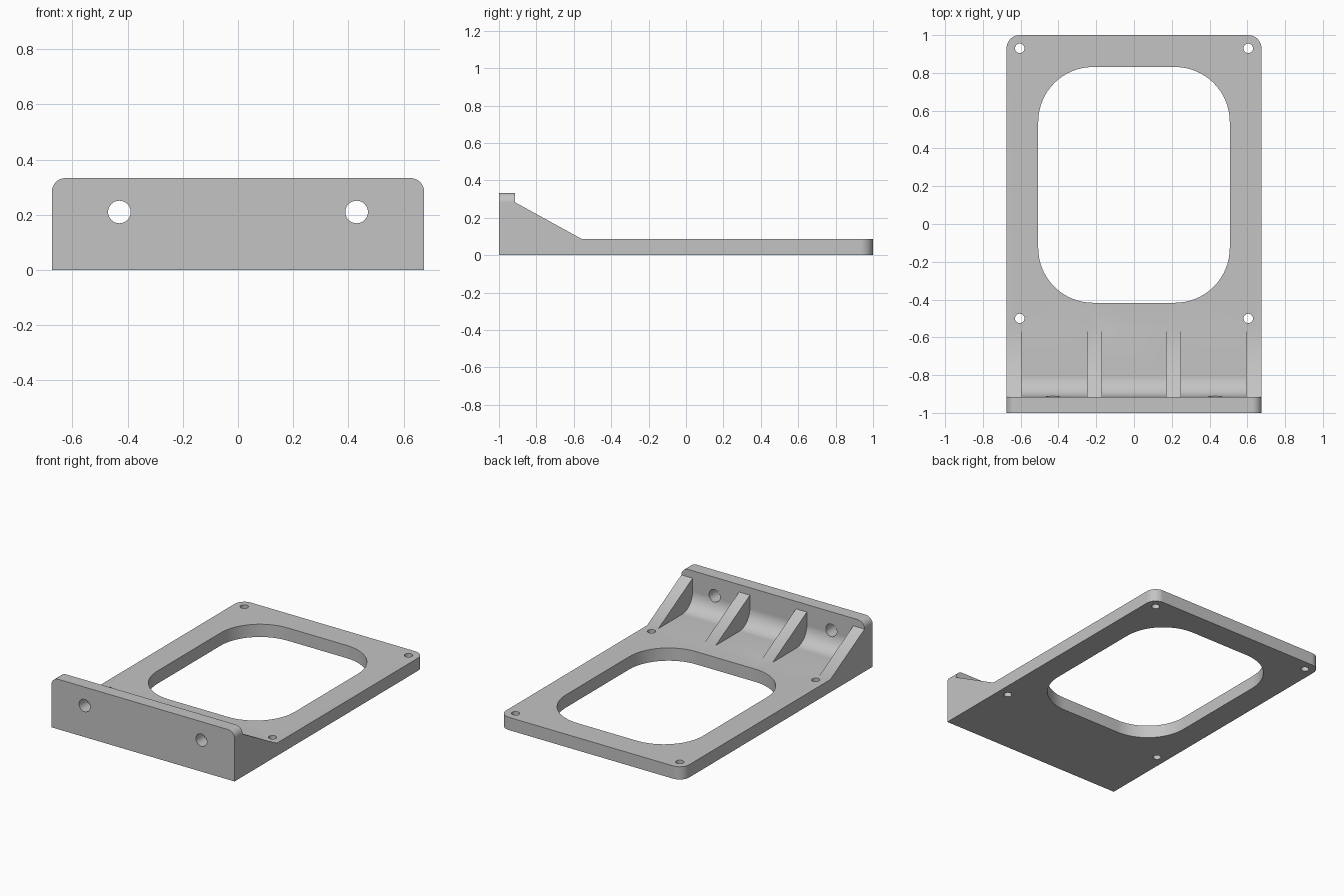
import bpy, bmesh, math
from mathutils import Matrix, Vector

cube = bpy.data.objects.get("Cube")
if cube:
    bpy.data.objects.remove(cube, do_unlink=True)

HALF_W = 0.675      # half width of the bracket
PLATE = 0.085       # plate and wall thickness
INNER = -1 + PLATE  # inner face of the wall
TOP = 0.333         # wall height

grey = bpy.data.materials.new("plain_grey")
grey.use_nodes = True
COLOUR = (0.55, 0.55, 0.55, 1)
grey.diffuse_color = COLOUR
grey.node_tree.nodes["Principled BSDF"].inputs["Base Color"].default_value = COLOUR


def finish(bm, name):
    bmesh.ops.recalc_face_normals(bm, faces=bm.faces[:])
    mesh = bpy.data.meshes.new(name)
    bm.to_mesh(mesh)
    bm.free()
    mesh.materials.append(grey)
    ob = bpy.data.objects.new(name, mesh)
    bpy.context.collection.objects.link(ob)
    return ob


def side_prism(profile, x0, x1):
    """Extrude a (y, z) profile from x0 to x1."""
    bm = bmesh.new()
    face = bm.faces.new([bm.verts.new((x0, y, z)) for y, z in profile])
    new = bmesh.ops.extrude_face_region(bm, geom=[face])["geom"]
    bmesh.ops.translate(bm, vec=(x1 - x0, 0, 0),
                        verts=[v for v in new if isinstance(v, bmesh.types.BMVert)])
    return bm


def round_edges(bm, radius, rule, segments=12):
    """Round every edge whose middle and direction satisfy the rule."""
    edges = []
    for e in bm.edges:
        a, b = e.verts[0].co, e.verts[1].co
        if rule((a + b) / 2, (b - a).normalized()):
            edges.append(e)
    bmesh.ops.bevel(bm, geom=edges, offset=radius, offset_type='OFFSET',
                    segments=segments, profile=0.5, affect='EDGES')


def combine(target, tool, operation):
    mod = target.modifiers.new(tool.name, 'BOOLEAN')
    mod.operation, mod.solver, mod.object = operation, 'EXACT', tool
    bpy.context.view_layer.objects.active = target
    bpy.ops.object.modifier_apply(modifier=mod.name)
    bpy.data.objects.remove(tool, do_unlink=True)


def drill(target, radius, centre, along_y=False):
    bm = bmesh.new()
    turn = Matrix.Rotation(math.pi / 2, 4, 'X') if along_y else Matrix()
    bmesh.ops.create_cone(bm, cap_ends=True, segments=32, radius1=radius,
                          radius2=radius, depth=0.3,
                          matrix=Matrix.Translation(centre) @ turn)
    combine(target, finish(bm, "drill"), 'DIFFERENCE')


# L-shaped body: base plate and upright wall, with rounded corners and inner fillet
bm = side_prism([(-1, 0), (1, 0), (1, PLATE), (INNER, PLATE), (INNER, TOP), (-1, TOP)],
                -HALF_W, HALF_W)
round_edges(bm, 0.07, lambda m, d: m.y > 0.99 and abs(d.z) > 0.9)
round_edges(bm, 0.05, lambda m, d: m.z > TOP - 0.01 and abs(d.y) > 0.9)
round_edges(bm, 0.11, lambda m, d: abs(d.x) > 0.9 and abs(m.y - INNER) < 0.01
            and abs(m.z - PLATE) < 0.01)
bracket = finish(bm, "mounting_bracket")

# Sloped ribs bracing the wall, two on each side
rib = [(-0.96, 0.04), (-0.96, 0.283), (INNER, 0.283), (-0.555, PLATE), (-0.555, 0.04)]
for x0, x1 in ((0.17, 0.25), (0.592, HALF_W)):
    for lo, hi in ((x0, x1), (-x1, -x0)):
        combine(bracket, finish(side_prism(rib, lo, hi), "rib"), 'UNION')

# Large rounded window in the plate
bm = bmesh.new()
bmesh.ops.create_cube(bm, size=1, matrix=Matrix.Translation((0, 0.207, 0.04))
                      @ Matrix.Diagonal((1.014, 1.248, 0.4, 1)))
round_edges(bm, 0.29, lambda m, d: abs(d.z) > 0.9, 16)
combine(bracket, finish(bm, "window"), 'DIFFERENCE')

# Screw holes in the plate and the wall
for side in (-1, 1):
    for y in (-0.5, 0.93):
        drill(bracket, 0.025, Vector((side * 0.605, y, 0.04)))
    drill(bracket, 0.041, Vector((side * 0.43, -0.95, 0.21)), along_y=True)

# Smooth the rounded surfaces, keep flat faces and edges crisp
bpy.ops.object.select_all(action='DESELECT')
bracket.select_set(True)
bpy.context.view_layer.objects.active = bracket
bpy.ops.object.shade_smooth_by_angle(angle=math.radians(30))
weighted = bracket.modifiers.new("weighted_normals", 'WEIGHTED_NORMAL')
weighted.keep_sharp = True
